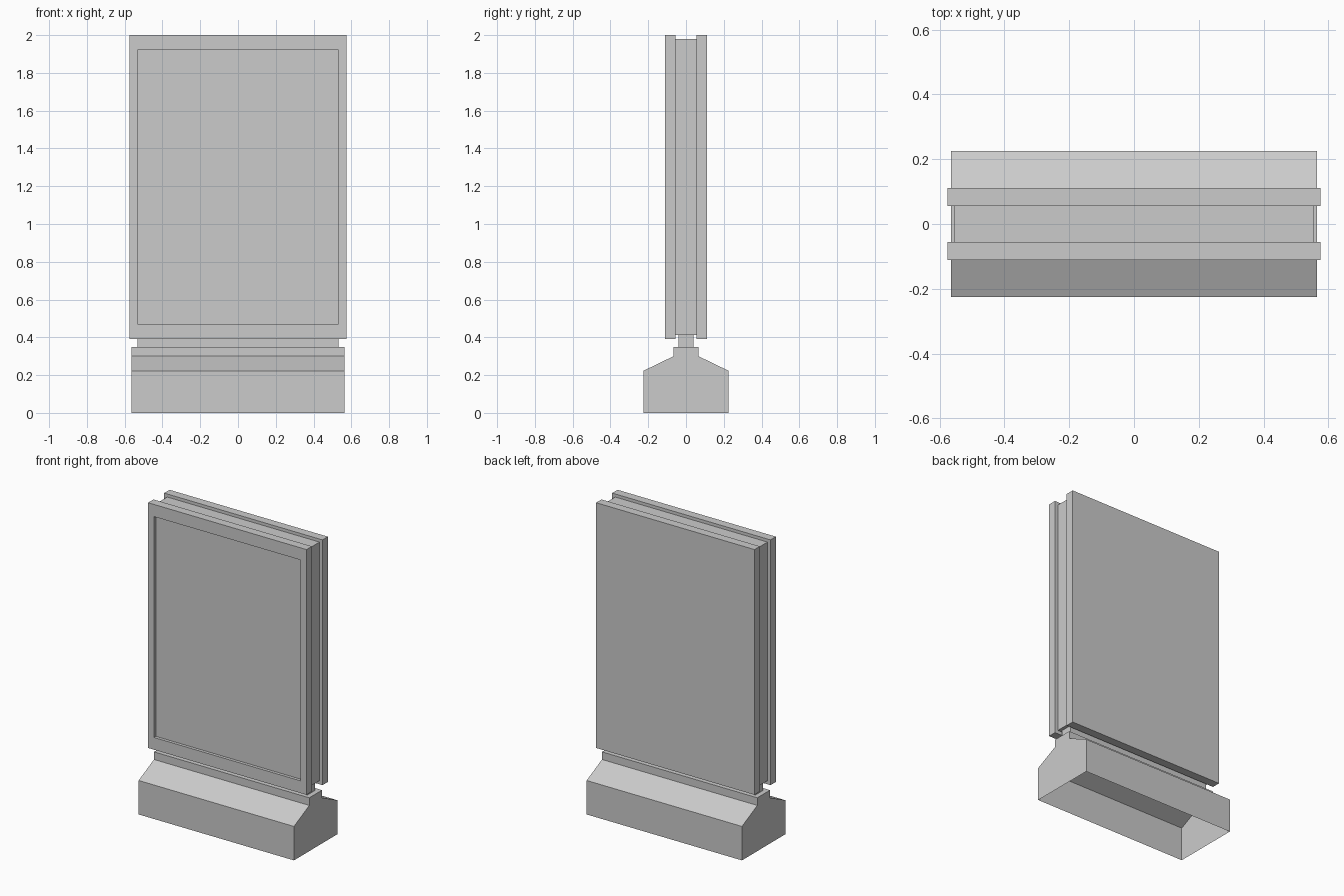
import bpy, bmesh
from mathutils import Vector

if "Cube" in bpy.data.objects:
    bpy.data.objects.remove(bpy.data.objects["Cube"])


def finish(name, bm):
    bmesh.ops.recalc_face_normals(bm, faces=bm.faces[:])
    mesh = bpy.data.meshes.new(name)
    bm.to_mesh(mesh)
    bm.free()
    obj = bpy.data.objects.new(name, mesh)
    bpy.context.collection.objects.link(obj)
    return obj


def box_bm(half_x, y0, y1, z0, z1):
    bm = bmesh.new()
    bmesh.ops.create_cube(bm, size=1)
    bmesh.ops.scale(bm, vec=(2 * half_x, y1 - y0, z1 - z0), verts=bm.verts)
    bmesh.ops.translate(bm, vec=(0, (y0 + y1) / 2, (z0 + z1) / 2), verts=bm.verts)
    return bm


# Base: stepped profile extruded along x, open underneath
half = [(0.225, 0), (0.225, 0.223), (0.066, 0.30), (0.066, 0.35)]
profile = half + [(-y, z) for y, z in reversed(half)]
bm = bmesh.new()
face = bm.faces.new([bm.verts.new((-0.564, y, z)) for y, z in profile])
ext = bmesh.ops.extrude_face_region(bm, geom=[face], use_keep_orig=True)
bmesh.ops.translate(bm, vec=(1.128, 0, 0),
                    verts=[g for g in ext["geom"] if isinstance(g, bmesh.types.BMVert)])
bmesh.ops.recalc_face_normals(bm, faces=bm.faces[:])
underside = [f for f in bm.faces if all(v.co.z < 0.001 for v in f.verts)]
bmesh.ops.delete(bm, geom=underside, context='FACES_ONLY')
finish("base", bm)

# Neck and central core between the panels
finish("neck", box_bm(0.532, -0.04, 0.04, 0.35, 0.413))
finish("core", box_bm(0.553, -0.055, 0.055, 0.413, 1.98))

# Plain back panel
finish("back_panel", box_bm(0.575, 0.055, 0.111, 0.39, 2.0))

# Front panel with a shallow recessed display
bm = box_bm(0.575, -0.111, -0.055, 0.39, 2.0)
bm.normal_update()
front = min(bm.faces, key=lambda f: f.calc_center_median().y)
bmesh.ops.inset_region(bm, faces=[front], thickness=0.06)
for v in front.verts:
    v.co.z = 1.92 if v.co.z > 1 else 0.47
ext = bmesh.ops.extrude_discrete_faces(bm, faces=[front])
display = ext["faces"][0]
bmesh.ops.translate(bm, vec=Vector((0, 0.02, 0)), verts=display.verts[:])
finish("front_panel", bm)
